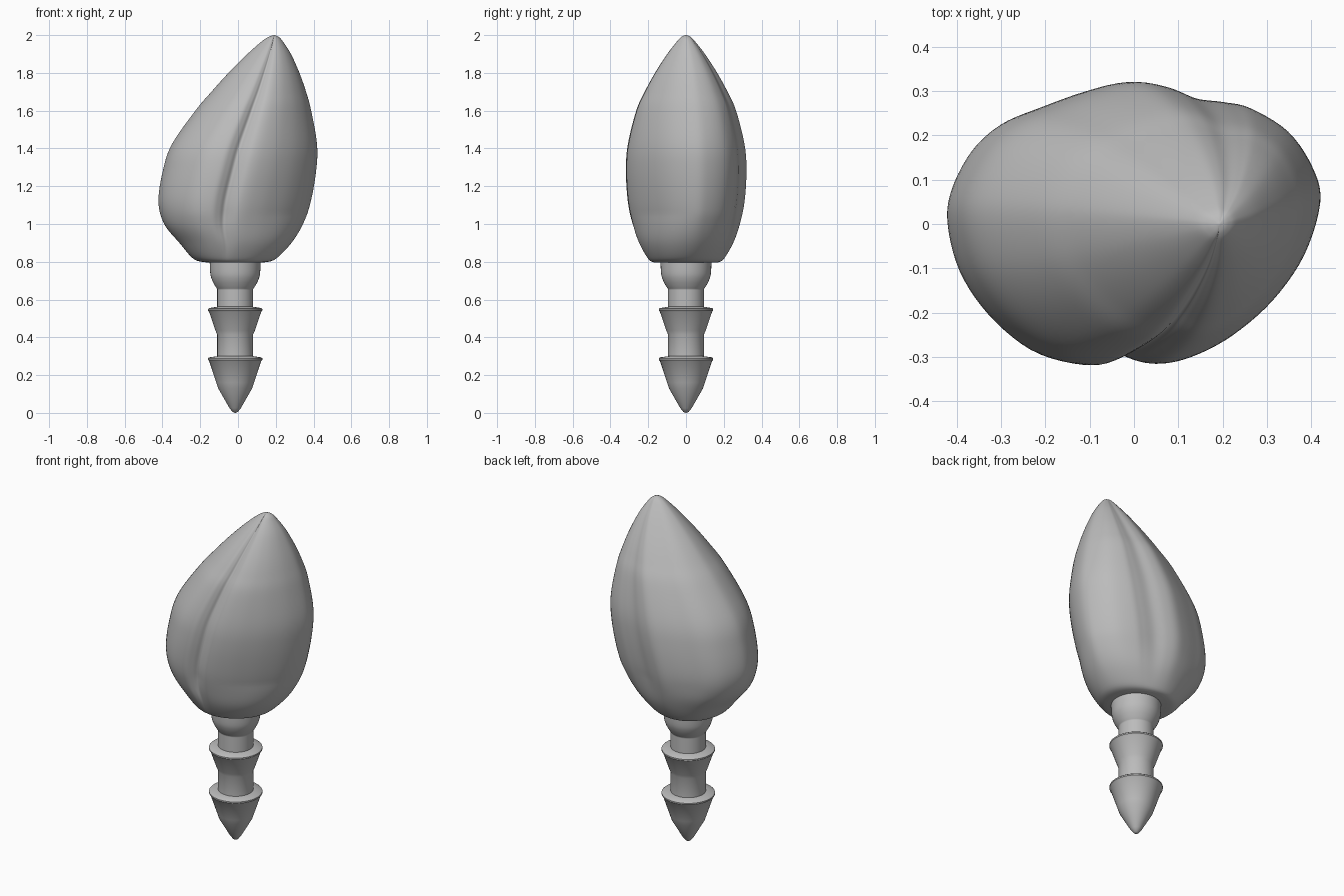
import bpy
import bmesh
import math
from mathutils import Vector

cube = bpy.data.objects.get("Cube")
if cube:
    bpy.data.objects.remove(cube)

grey = bpy.data.materials.new("plain grey")
grey.use_nodes = True
GREY = (0.5, 0.5, 0.5, 1)
grey.diffuse_color = GREY
grey.node_tree.nodes["Principled BSDF"].inputs["Base Color"].default_value = GREY


def smooth_path(points, steps, closed=False):
    """Catmull-Rom curve through the points."""
    pts = [Vector(p) for p in points]
    n = len(pts)
    pick = (lambda i: pts[i % n]) if closed else (lambda i: pts[max(0, min(n - 1, i))])
    path = []
    for i in range(n if closed else n - 1):
        a, b, c, d = (pick(i + k) for k in (-1, 0, 1, 2))
        for s in range(steps):
            t = s / steps
            path.append(b + (c - a) * t / 2 + (a * 2 - b * 5 + c * 4 - d) * t * t / 2
                        + (b * 3 - a - c * 3 + d) * t ** 3 / 2)
    if not closed:
        path.append(pts[-1])
    return path


def loft(name, rings, angle):
    """Skin a stack of equal rings, cap both ends and shade smooth."""
    bm = bmesh.new()
    loops = [[bm.verts.new(p) for p in ring] for ring in rings]
    n = len(loops[0])
    for low, high in zip(loops, loops[1:]):
        for i in range(n):
            j = (i + 1) % n
            bm.faces.new((low[i], low[j], high[j], high[i]))
    bm.faces.new(loops[0][::-1])
    bm.faces.new(loops[-1])
    bmesh.ops.recalc_face_normals(bm, faces=bm.faces)
    mesh = bpy.data.meshes.new(name)
    bm.to_mesh(mesh)
    bm.free()
    mesh.materials.append(grey)
    obj = bpy.data.objects.new(name, mesh)
    bpy.context.collection.objects.link(obj)
    bpy.ops.object.select_all(action='DESELECT')
    obj.select_set(True)
    bpy.context.view_layer.objects.active = obj
    bpy.ops.object.shade_smooth_by_angle(angle=math.radians(angle))
    return obj


# Bud cross-section: folded front groove, soft ridge at the back
WIDE, DEEP = 0.42, 0.32
outline = smooth_path([
    (.42, .05), (.4, .13), (.34, .21), (.25, .262), (.19, .275), (.12, .284),
    (.05, .31), (-.02, .32), (-.1, .302), (-.2, .267), (-.29, .23), (-.36, .17),
    (-.41, .08), (-.42, 0), (-.39, -.11), (-.32, -.21), (-.22, -.29),
    (-.12, -.318), (-.07, -.305), (-.04, -.287), (-.01, -.3), (.04, -.315),
    (.11, -.3), (.2, -.255), (.3, -.175), (.38, -.07)], 5, closed=True)

# Bud profile: left edge, right edge, half depth, height
profile = smooth_path([
    (-.17, .14, .17, .797), (-.235, .2, .2, .815), (-.31, .285, .25, .9),
    (-.39, .345, .285, 1), (-.42, .385, .31, 1.12), (-.397, .413, .32, 1.28),
    (-.35, .418, .31, 1.42), (-.225, .387, .265, 1.6), (-.14, .36, .22, 1.7),
    (-.05, .325, .165, 1.8), (.05, .28, .1, 1.9), (.13, .235, .045, 1.97),
    (.165, .213, .022, 1.992), (.19, .194, .002, 2)], 6)

rings = []
for left, right, depth, z in profile:
    mid, half = (left + right) / 2, (right - left) / 2
    fold = min(1, max(0, (z - .8) / .25))
    ring = []
    for p in outline:
        u, v = p.x / WIDE, p.y / DEEP
        r = math.hypot(u, v)
        # folds fade into a plain oval at the base and lean towards the tip
        u, v = (c * (fold + (1 - fold) / r) for c in (u, v))
        u += .2 * (z - 1.25) * max(0, 1 - u * u)
        ring.append((mid + u * half, v * depth, z))
    rings.append(ring)
loft("bud", rings, 60)

# Barbed stem, turned around its own axis
AXIS, SIDES = -.015, 64
stem_profile = [
    (.002, 0), (.014, .005), (.03, .025), (.09, .13), (.1, .16), (.138, .275),
    (.144, .281), (.144, .289), (.138, .294), (.095, .3),
    (.095, .415), (.104, .435), (.138, .535), (.144, .542), (.144, .55),
    (.138, .555), (.095, .562), (.095, .65)]
stem_profile += smooth_path([
    (.095, .655), (.108, .675), (.123, .705), (.132, .74), (.135, .805)], 4)
loft("barbed_stem", [
    [(AXIS + r * math.cos(a), r * math.sin(a), z)
     for a in (math.tau * i / SIDES for i in range(SIDES))]
    for r, z in stem_profile], 35)
